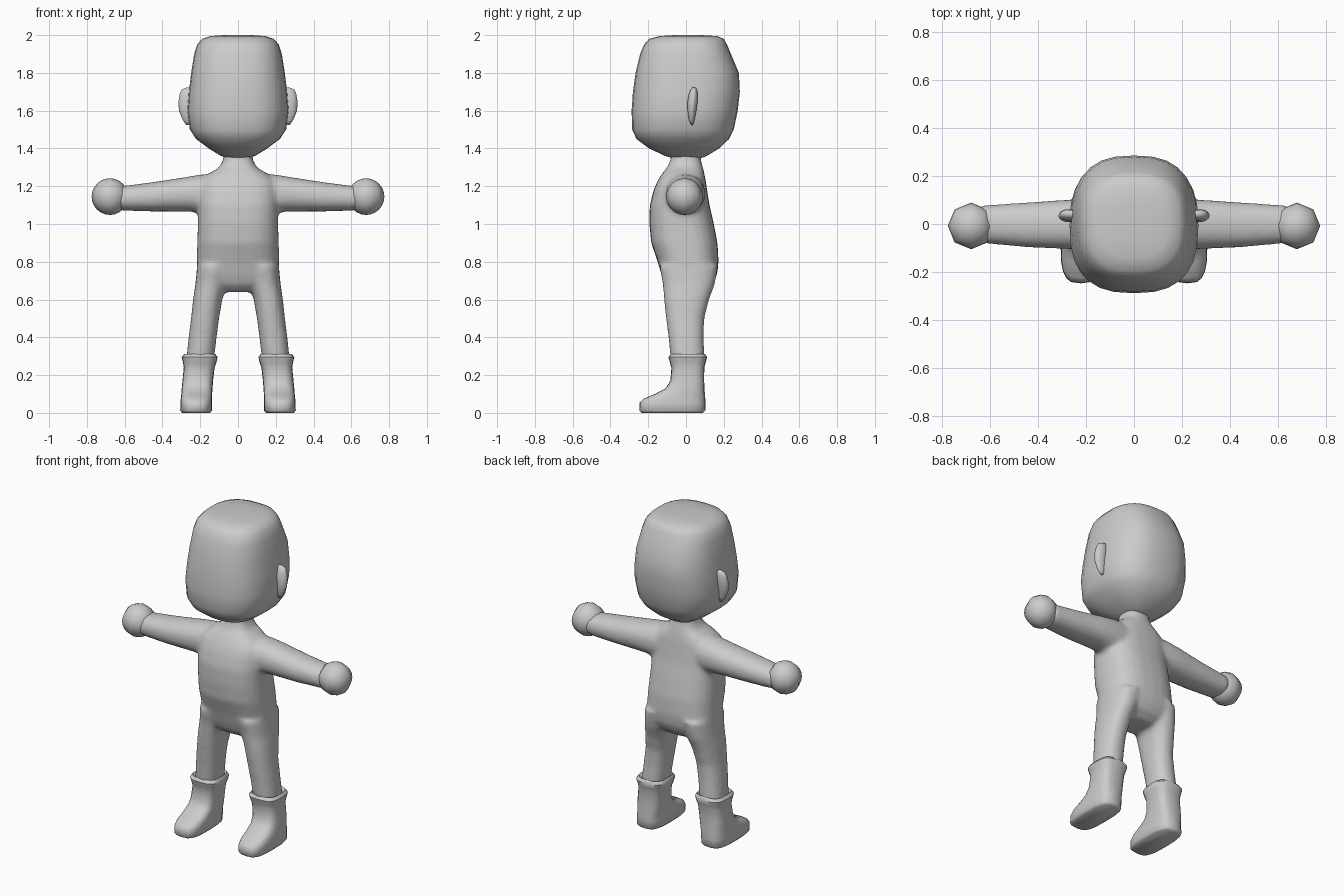
import bpy, bmesh, math

grey = bpy.data.materials.new("plain grey")
grey.diffuse_color = (0.6, 0.6, 0.6, 1)


def sgnpow(v, p):
    return math.copysign(abs(v) ** p, v)


def loft(bm, rings, n=2.5, sides=24, axis="z", sx=1):
    """Skin rounded rings (t, u0, u1, v0, v1); axis z: u=x v=y, axis x: u=y v=z."""
    loops = []
    for t, u0, u1, v0, v1 in rings:
        loop = []
        for i in range(sides):
            a = math.tau * i / sides
            u = (u0 + u1) / 2 + (u1 - u0) / 2 * sgnpow(math.cos(a), 2 / n)
            v = (v0 + v1) / 2 + (v1 - v0) / 2 * sgnpow(math.sin(a), 2 / n)
            co = (u * sx, v, t) if axis == "z" else (t * sx, u, v)
            loop.append(bm.verts.new(co))
        loops.append(loop)
    for a, b in zip(loops, loops[1:]):
        for i in range(sides):
            j = (i + 1) % sides
            bm.faces.new((a[i], a[j], b[j], b[i]))
    bm.faces.new(loops[0])
    bm.faces.new(loops[-1])


def finish(bm, name, angle=60):
    bmesh.ops.recalc_face_normals(bm, faces=bm.faces)
    me = bpy.data.meshes.new(name)
    bm.to_mesh(me)
    bm.free()
    me.materials.append(grey)
    ob = bpy.data.objects.new(name, me)
    bpy.context.collection.objects.link(ob)
    bpy.ops.object.select_all(action="DESELECT")
    ob.select_set(True)
    bpy.context.view_layer.objects.active = ob
    bpy.ops.object.shade_smooth_by_angle(angle=math.radians(angle))
    return ob


# Body: torso, arms and legs fused into one soft skin
bm = bmesh.new()
loft(bm, [
    (0.64, -0.10, 0.10, -0.07, 0.09),
    (0.68, -0.19, 0.19, -0.11, 0.14),
    (0.73, -0.217, 0.217, -0.13, 0.165),
    (0.80, -0.218, 0.218, -0.15, 0.173),
    (0.90, -0.216, 0.216, -0.185, 0.167),
    (1.00, -0.213, 0.213, -0.194, 0.148),
    (1.10, -0.212, 0.212, -0.192, 0.125),
    (1.18, -0.21, 0.21, -0.172, 0.112),
    (1.23, -0.20, 0.20, -0.15, 0.105),
    (1.27, -0.15, 0.15, -0.125, 0.097),
    (1.30, -0.10, 0.10, -0.10, 0.09),
    (1.34, -0.078, 0.078, -0.082, 0.078),
    (1.42, -0.075, 0.075, -0.08, 0.075)], n=2.6)
for s in (-1, 1):
    loft(bm, [
        (0.05, -0.10, 0.095, 1.06, 1.265),
        (0.20, -0.107, 0.102, 1.06, 1.262),
        (0.27, -0.105, 0.102, 1.066, 1.25),
        (0.45, -0.097, 0.09, 1.066, 1.222),
        (0.60, -0.083, 0.08, 1.07, 1.203),
        (0.645, -0.08, 0.078, 1.075, 1.198)], n=2.2, axis="x", sx=s)
    loft(bm, [
        (0.18, 0.14, 0.275, -0.07, 0.085),
        (0.30, 0.125, 0.272, -0.083, 0.098),
        (0.40, 0.113, 0.262, -0.093, 0.094),
        (0.50, 0.10, 0.249, -0.106, 0.097),
        (0.60, 0.083, 0.238, -0.117, 0.123),
        (0.68, 0.06, 0.226, -0.123, 0.153),
        (0.78, 0.03, 0.217, -0.142, 0.171)], n=2.3, sx=s)
body = finish(bm, "body", 180)
fuse = body.modifiers.new("fuse", "REMESH")
fuse.mode = "VOXEL"
fuse.voxel_size = 0.012
fuse.use_smooth_shade = True
soften = body.modifiers.new("soften", "SMOOTH")
soften.factor = 0.5
soften.iterations = 12

# Head: tall rounded block
bm = bmesh.new()
loft(bm, [
    (1.345, -0.04, 0.04, -0.05, 0.07),
    (1.36, -0.09, 0.09, -0.11, 0.11),
    (1.40, -0.155, 0.155, -0.195, 0.175),
    (1.45, -0.222, 0.222, -0.262, 0.228),
    (1.50, -0.255, 0.255, -0.285, 0.253),
    (1.60, -0.268, 0.268, -0.288, 0.274),
    (1.70, -0.26, 0.26, -0.281, 0.285),
    (1.80, -0.248, 0.248, -0.267, 0.28),
    (1.90, -0.232, 0.232, -0.243, 0.238),
    (1.95, -0.216, 0.216, -0.222, 0.217),
    (1.98, -0.19, 0.19, -0.195, 0.20),
    (1.995, -0.145, 0.145, -0.14, 0.165),
    (2.00, -0.07, 0.07, -0.06, 0.08)], n=2.6, sides=28)
finish(bm, "head", 70)

for s, side in ((-1, "left"), (1, "right")):
    # Ear: thin upright shell
    bm = bmesh.new()
    loft(bm, [
        (1.525, 0.255, 0.275, 0.027, 0.037),
        (1.55, 0.235, 0.292, 0.015, 0.045),
        (1.60, 0.23, 0.313, 0.008, 0.055),
        (1.65, 0.23, 0.315, 0.008, 0.062),
        (1.69, 0.23, 0.308, 0.015, 0.062),
        (1.712, 0.23, 0.298, 0.025, 0.058),
        (1.722, 0.24, 0.275, 0.033, 0.05)], n=2, sides=14, sx=s)
    finish(bm, side + "_ear", 80)

    # Hand: simple ball
    bm = bmesh.new()
    bmesh.ops.create_uvsphere(bm, u_segments=8, v_segments=12, radius=0.097)
    bmesh.ops.translate(bm, verts=bm.verts, vec=(0.678 * s, -0.008, 1.145))
    finish(bm, side + "_hand", 80)

    # Boot: long toe, narrow ankle, flared cuff
    bm = bmesh.new()
    loft(bm, [
        (0.0, 0.15, 0.295, -0.235, 0.09),
        (0.012, 0.138, 0.306, -0.247, 0.102),
        (0.055, 0.138, 0.304, -0.245, 0.102),
        (0.075, 0.138, 0.303, -0.225, 0.102),
        (0.10, 0.137, 0.30, -0.165, 0.10),
        (0.13, 0.135, 0.298, -0.108, 0.098),
        (0.17, 0.132, 0.294, -0.083, 0.096),
        (0.24, 0.124, 0.287, -0.077, 0.097),
        (0.265, 0.115, 0.291, -0.085, 0.104),
        (0.295, 0.108, 0.298, -0.093, 0.112),
        (0.312, 0.12, 0.285, -0.08, 0.10),
        (0.29, 0.14, 0.26, -0.06, 0.08)], n=3.2, sides=20, sx=s)
    finish(bm, side + "_boot", 50)
